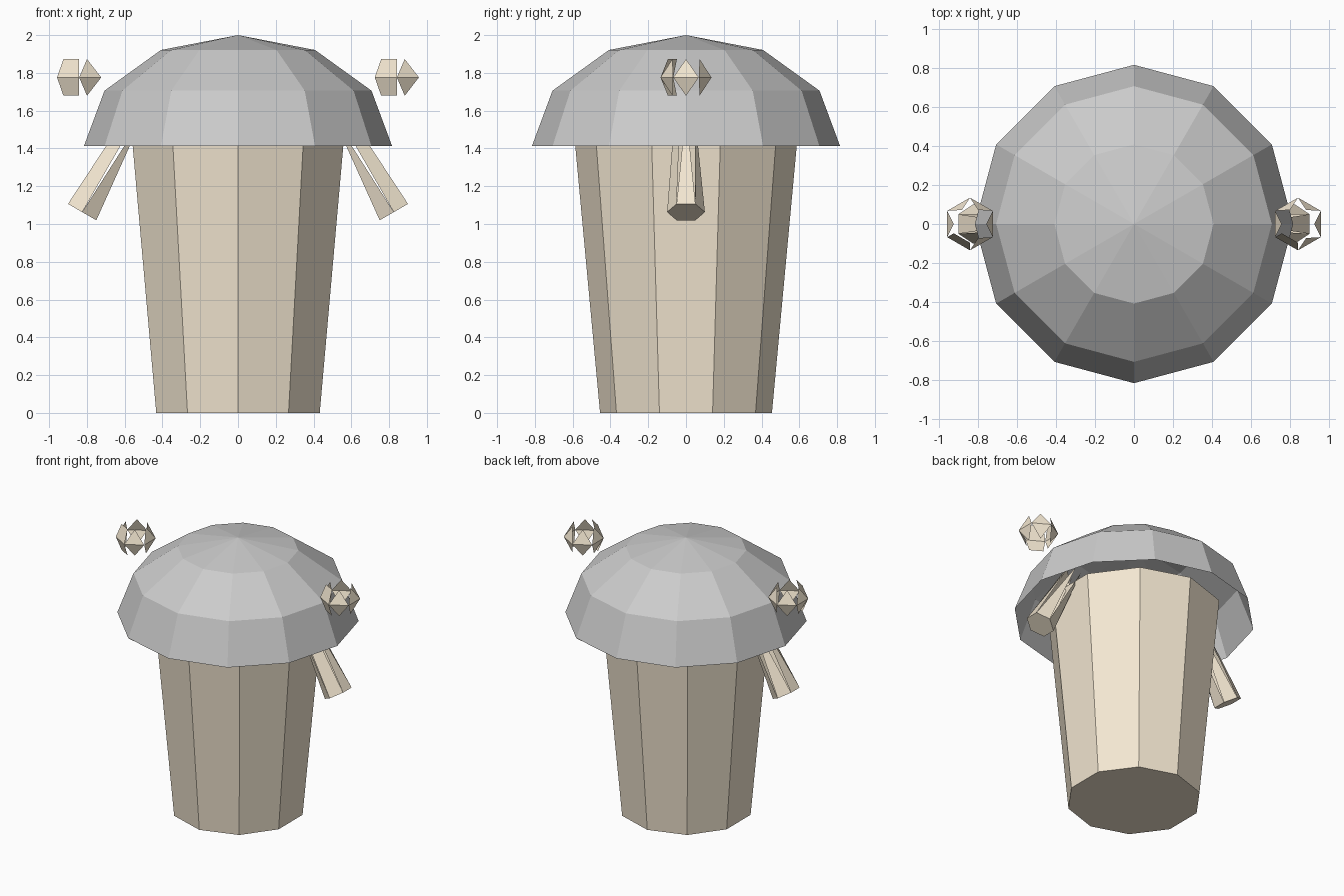
import bpy
from math import sin, cos, radians, pi
from mathutils import Matrix

if "Cube" in bpy.data.objects:
    bpy.data.objects.remove(bpy.data.objects["Cube"])

cream = bpy.data.materials.new("cream")
cream.diffuse_color = (0.9, 0.8, 0.64, 1)
cream.use_nodes = True
cream.node_tree.nodes["Principled BSDF"].inputs["Base Color"].default_value = cream.diffuse_color


def make(name, verts, faces, material=None, matrix=None):
    mesh = bpy.data.meshes.new(name)
    mesh.from_pydata(verts, [], faces)
    if material:
        mesh.materials.append(material)
    obj = bpy.data.objects.new(name, mesh)
    if matrix:
        mesh.transform(matrix)
    bpy.context.collection.objects.link(obj)
    return obj


def ring(n, r, z, start=pi / 2):
    return [(r * cos(start + 2 * pi * i / n), r * sin(start + 2 * pi * i / n), z)
            for i in range(n)]


def band(n, a, b):
    return [(a + i, a + (i + 1) % n, b + (i + 1) % n, b + i) for i in range(n)]


def spiky_band(n, r0, z0, r1, z1, full):
    """Side faces pinched to triangles, except one full quad; open between them."""
    base, top = ring(n, r0, z0), ring(n, r1, z1)
    verts, faces = [], []
    for i in range(n):
        j, k = (i + 1) % n, len(verts)
        if i == full:
            verts += [base[i], base[j], top[j], top[i]]
        else:
            mid = tuple((p + q) / 2 for p, q in zip(top[i], top[j]))
            verts += [base[i], base[j], mid]
        faces.append(tuple(range(k, len(verts))))
    return verts, faces


# Ten-sided tapered body
N = 10
make("body", ring(N, 0.455, 0) + ring(N, 0.592, 1.475),
     band(N, 0, N) + [tuple(reversed(range(N))), tuple(range(N, 2 * N))], cream)

# Twelve-sided hollow dome cap, open underneath
N = 12
verts, faces = [], []
for k in range(3):
    a = radians(30 * k)
    verts += ring(N, 0.816 * cos(a), 1.412 + 0.588 * sin(a))
    if k:
        faces += band(N, (k - 1) * N, k * N)
verts.append((0, 0, 2.0))
faces += [(2 * N + i, 2 * N + (i + 1) % N, 3 * N) for i in range(N)]
make("cap", verts, faces)

for side, label in ((-1, "left"), (1, "right")):
    # Tapered hexagonal arm, hanging outward at 30 degrees
    verts, faces = spiky_band(6, 0.1, 0, 0.06, 0.6, 2 if side < 0 else 3)
    k = len(verts)
    verts += ring(6, 0.1, 0)
    faces.append(tuple(reversed(range(k, k + 6))))
    make(label + "_arm", verts, faces, cream,
         Matrix.Translation((side * 0.825, 0, 1.063))
         @ Matrix.Rotation(radians(-30 * side), 4, 'Y'))

    # Floating faceted ball with open poles
    verts, faces = [], []
    for z in (0.097, -0.097):
        v, f = spiky_band(6, 0.135, 0, 0.096, z, 2)
        k = len(verts)
        verts += v
        faces += [tuple(i + k for i in (p if z > 0 else reversed(p))) for p in f]
    make(label + "_ball", verts, faces, cream,
         Matrix.Translation((side * 0.841, 0, 1.776)))
